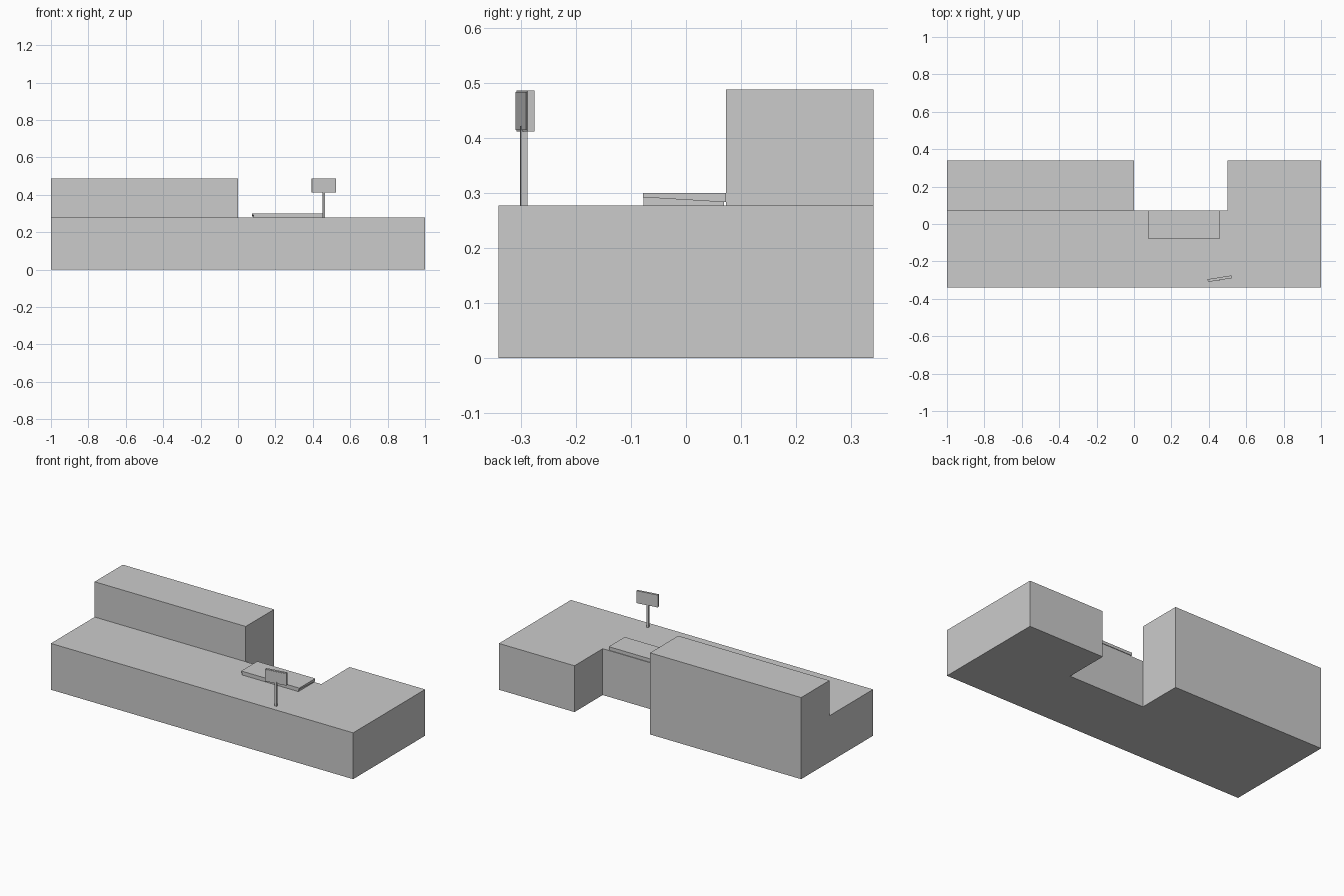
import bpy, bmesh, math
from mathutils import Matrix, Vector

if "Cube" in bpy.data.objects:
    bpy.data.objects.remove(bpy.data.objects["Cube"])

TOP = 0.277      # counter surface height
TALL = 0.488     # raised block height
STEP = 0.073     # y of the step and notch


def finish(name, bm):
    bmesh.ops.recalc_face_normals(bm, faces=bm.faces)
    mesh = bpy.data.meshes.new(name)
    bm.to_mesh(mesh)
    bm.free()
    obj = bpy.data.objects.new(name, mesh)
    bpy.context.collection.objects.link(obj)
    return obj


def extrude(bm, faces, vec):
    ret = bmesh.ops.extrude_face_region(bm, geom=faces)["geom"]
    verts = [g for g in ret if isinstance(g, bmesh.types.BMVert)]
    bmesh.ops.translate(bm, verts=verts, vec=vec)
    return [g for g in ret if isinstance(g, bmesh.types.BMFace)]


def box(name, size, center, angle=0.0):
    bm = bmesh.new()
    mat = (Matrix.Translation(center) @ Matrix.Rotation(angle, 4, 'Z')
           @ Matrix.Diagonal((*size, 1)))
    bmesh.ops.create_cube(bm, size=1, matrix=mat)
    return finish(name, bm)


def side_profile(name, points, x0, x1):
    bm = bmesh.new()
    face = bm.faces.new([bm.verts.new((x0, y, z)) for y, z in points])
    extrude(bm, [face], (x1 - x0, 0, 0))
    return finish(name, bm)


# Counter: notched plan with a raised block at the back left
bm = bmesh.new()
plan = [(-1, -0.34), (1, -0.34), (1, 0.34), (0.5, 0.34),
        (0.5, STEP), (0, STEP), (-1, STEP), (-1, 0.34), (0, 0.34)]
v = [bm.verts.new((x, y, 0)) for x, y in plan]
floor = [bm.faces.new(v[:7]), bm.faces.new([v[6], v[5], v[8], v[7]])]
tops = extrude(bm, floor, (0, 0, TOP))
block = min(tops, key=lambda f: f.calc_area())
extrude(bm, [block], (0, 0, TALL - TOP))
if block.is_valid:
    bm.faces.remove(block)
finish("counter", bm)

# Work tray: wedge-shaped slab on a low support
side_profile("tray_slab", [(-0.078, 0.292), (STEP, 0.283),
                           (STEP, 0.300), (-0.078, 0.300)], 0.076, 0.46)
side_profile("tray_support", [(-0.077, TOP), (0.069, TOP),
                              (0.069, 0.2835), (-0.077, 0.292)], 0.082, 0.454)

# Display on a pole, turned slightly
turn = math.radians(9)
center = Vector((0.458, -0.2915, 0.4485))
front = Vector((math.sin(turn), -math.cos(turn), 0))
box("display_pole", (0.0125, 0.0125, 0.145), (0.459, -0.2945, 0.3485), turn)
box("display_body", (0.129, 0.013, 0.074), center, turn)
box("display_screen", (0.124, 0.003, 0.069), center + front * 0.007, turn)
